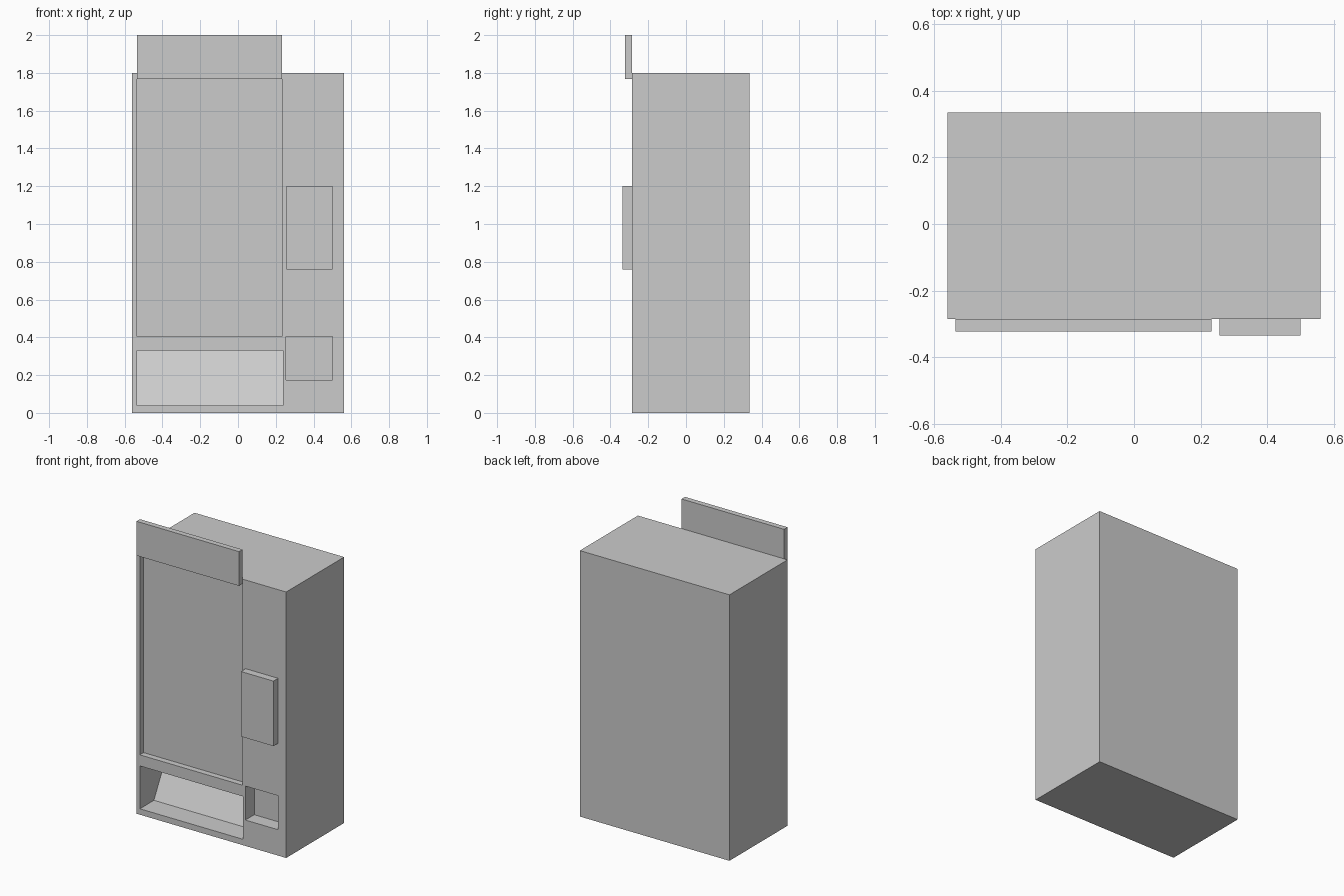
import bpy
import bmesh

cube = bpy.data.objects.get("Cube")
if cube:
    bpy.data.objects.remove(cube, do_unlink=True)

# One plain grey finish for the whole machine
grey = bpy.data.materials.new("light grey")
grey.use_nodes = True
colour = (0.6, 0.6, 0.6, 1)
grey.diffuse_color = colour
grey.node_tree.nodes["Principled BSDF"].inputs["Base Color"].default_value = colour

FRONT, BACK = -0.285, 0.335


def prism(name, x0, x1, profile):
    """Extrude a side profile of (y, z) points from x0 to x1."""
    bm = bmesh.new()
    face = bm.faces.new([bm.verts.new((x0, y, z)) for y, z in profile])
    new = bmesh.ops.extrude_face_region(bm, geom=[face])["geom"]
    verts = [g for g in new if isinstance(g, bmesh.types.BMVert)]
    bmesh.ops.translate(bm, vec=(x1 - x0, 0, 0), verts=verts)
    bmesh.ops.recalc_face_normals(bm, faces=bm.faces)
    mesh = bpy.data.meshes.new(name)
    bm.to_mesh(mesh)
    bm.free()
    mesh.materials.append(grey)
    obj = bpy.data.objects.new(name, mesh)
    bpy.context.collection.objects.link(obj)
    return obj


def box(name, x0, x1, y0, y1, z0, z1):
    return prism(name, x0, x1, [(y0, z0), (y1, z0), (y1, z1), (y0, z1)])


# Cabinet
cabinet = box("cabinet", -0.56, 0.56, FRONT, BACK, 0, 1.8)

# Recesses: display window, coin return, delivery tray with a sloping back
out = FRONT - 0.1
cutters = [
    box("window_cutter", -0.535, 0.233, out, FRONT + 0.04, 0.405, 1.768),
    box("coin_return_cutter", 0.255, 0.5, out, FRONT + 0.095, 0.175, 0.405),
    prism("tray_cutter", -0.535, 0.238,
          [(out, 0.04), (FRONT + 0.15, 0.04), (FRONT + 0.305, 0.33), (out, 0.33)]),
]
for cutter in cutters:
    cutter.hide_render = True
    cut = cabinet.modifiers.new(cutter.name, "BOOLEAN")
    cut.operation = "DIFFERENCE"
    cut.solver = "EXACT"
    cut.object = cutter

# Bake the cuts and drop the cutters
bpy.context.view_layer.update()
graph = bpy.context.evaluated_depsgraph_get()
mesh = bpy.data.meshes.new_from_object(cabinet.evaluated_get(graph))
cabinet.modifiers.clear()
cabinet.data = mesh
for cutter in cutters:
    bpy.data.objects.remove(cutter, do_unlink=True)

# Header sign and payment panel stand proud of the front
box("header_sign", -0.535, 0.233, FRONT - 0.037, FRONT, 1.768, 2.0)
box("payment_panel", 0.257, 0.5, FRONT - 0.05, FRONT, 0.76, 1.2)
